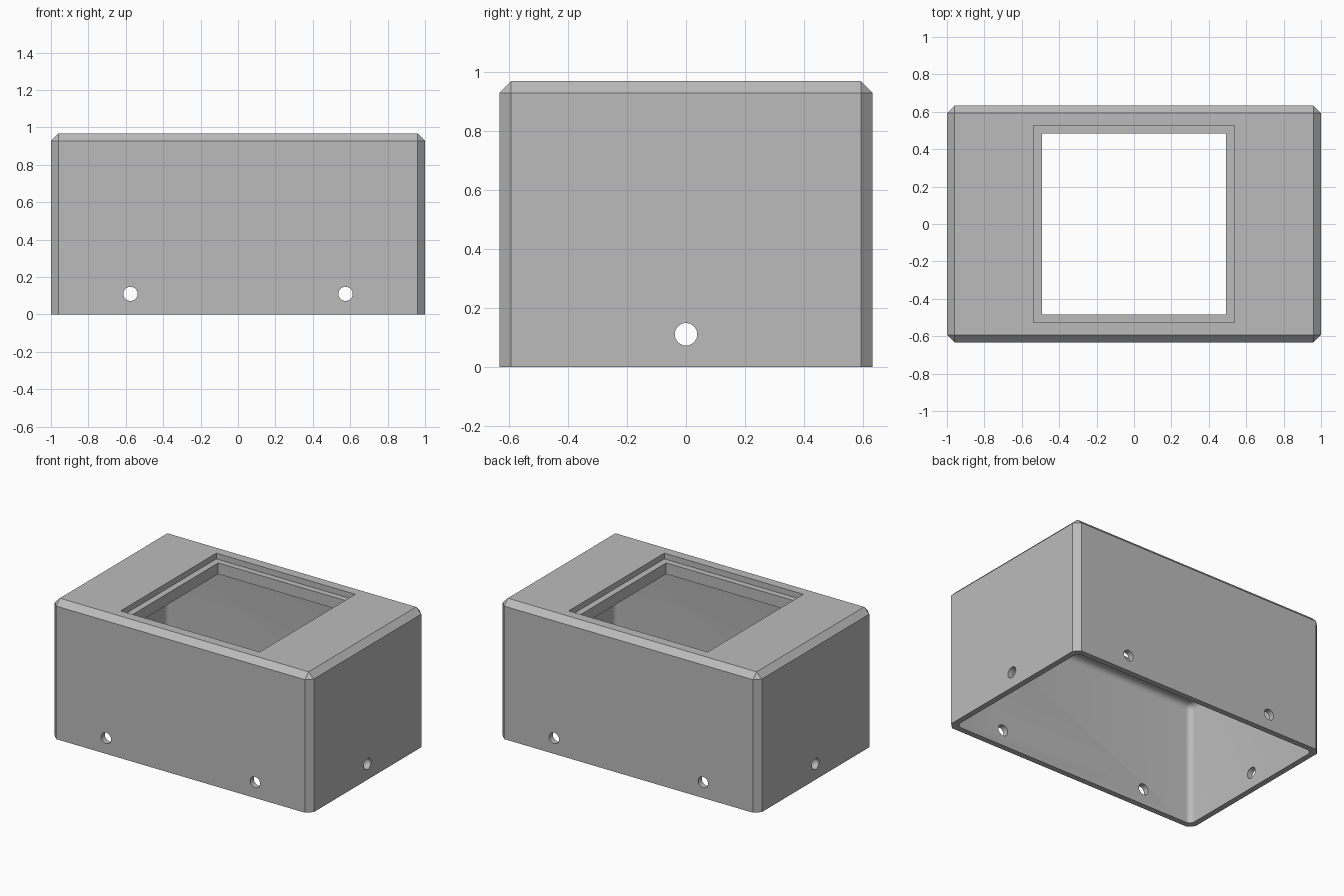
import bpy, bmesh, math
from mathutils import Matrix

if "Cube" in bpy.data.objects:
    bpy.data.objects.remove(bpy.data.objects["Cube"])

grey = bpy.data.materials.new("grey")
grey.diffuse_color = (0.5, 0.5, 0.5, 1)
grey.use_nodes = True
grey.node_tree.nodes["Principled BSDF"].inputs["Base Color"].default_value = grey.diffuse_color


def box(name, hx, hy, z0, z1, bevel=0, segments=1):
    """Box with half sizes hx, hy; bevels every edge except the bottom loop."""
    bm = bmesh.new()
    m = Matrix.Translation((0, 0, (z0 + z1) / 2)) @ Matrix.Diagonal((2 * hx, 2 * hy, z1 - z0, 1))
    bmesh.ops.create_cube(bm, size=1, matrix=m)
    if bevel:
        edges = [e for e in bm.edges if max(v.co.z for v in e.verts) > z1 - 1e-4]
        bmesh.ops.bevel(bm, geom=edges, offset=bevel, segments=segments,
                        profile=0.5, affect='EDGES')
    return to_object(name, bm)


def rod(name, radius, length, x, y, z, axis):
    """Horizontal cylinder along the given axis."""
    bm = bmesh.new()
    rot = Matrix.Rotation(math.pi / 2, 4, 'X' if axis == 'Y' else 'Y')
    bmesh.ops.create_cone(bm, cap_ends=True, segments=32, radius1=radius, radius2=radius,
                          depth=length, matrix=Matrix.Translation((x, y, z)) @ rot)
    return to_object(name, bm)


def to_object(name, bm):
    bmesh.ops.recalc_face_normals(bm, faces=bm.faces)
    me = bpy.data.meshes.new(name)
    bm.to_mesh(me)
    bm.free()
    me.materials.append(grey)
    ob = bpy.data.objects.new(name, me)
    bpy.context.collection.objects.link(ob)
    return ob


# chamfered outer shell, open at the bottom
case = box("enclosure", 1.0, 0.6325, 0, 0.968, 0.04)

# rounded cavity, display window and its shallow recess
cutters = [
    box("cavity_cutter", 0.96, 0.5925, -0.2, 0.85, 0.04, 6),
    box("window_cutter", 0.492, 0.484, 0.6, 1.2),
    box("recess_cutter", 0.536, 0.527, 0.928, 1.2),
]
# screw holes: two through front and back, one through the sides
for x in (-0.575, 0.575):
    cutters.append(rod("screw_hole_cutter", 0.038, 2, x, 0, 0.11, 'Y'))
cutters.append(rod("side_hole_cutter", 0.038, 3, 0, 0, 0.11, 'X'))

bpy.context.view_layer.objects.active = case
case.select_set(True)
for c in cutters:
    mod = case.modifiers.new(c.name, 'BOOLEAN')
    mod.operation = 'DIFFERENCE'
    mod.solver = 'EXACT'
    mod.object = c
    bpy.ops.object.modifier_apply(modifier=mod.name)
    bpy.data.objects.remove(c)

bpy.ops.object.shade_smooth_by_angle(angle=math.radians(28))
